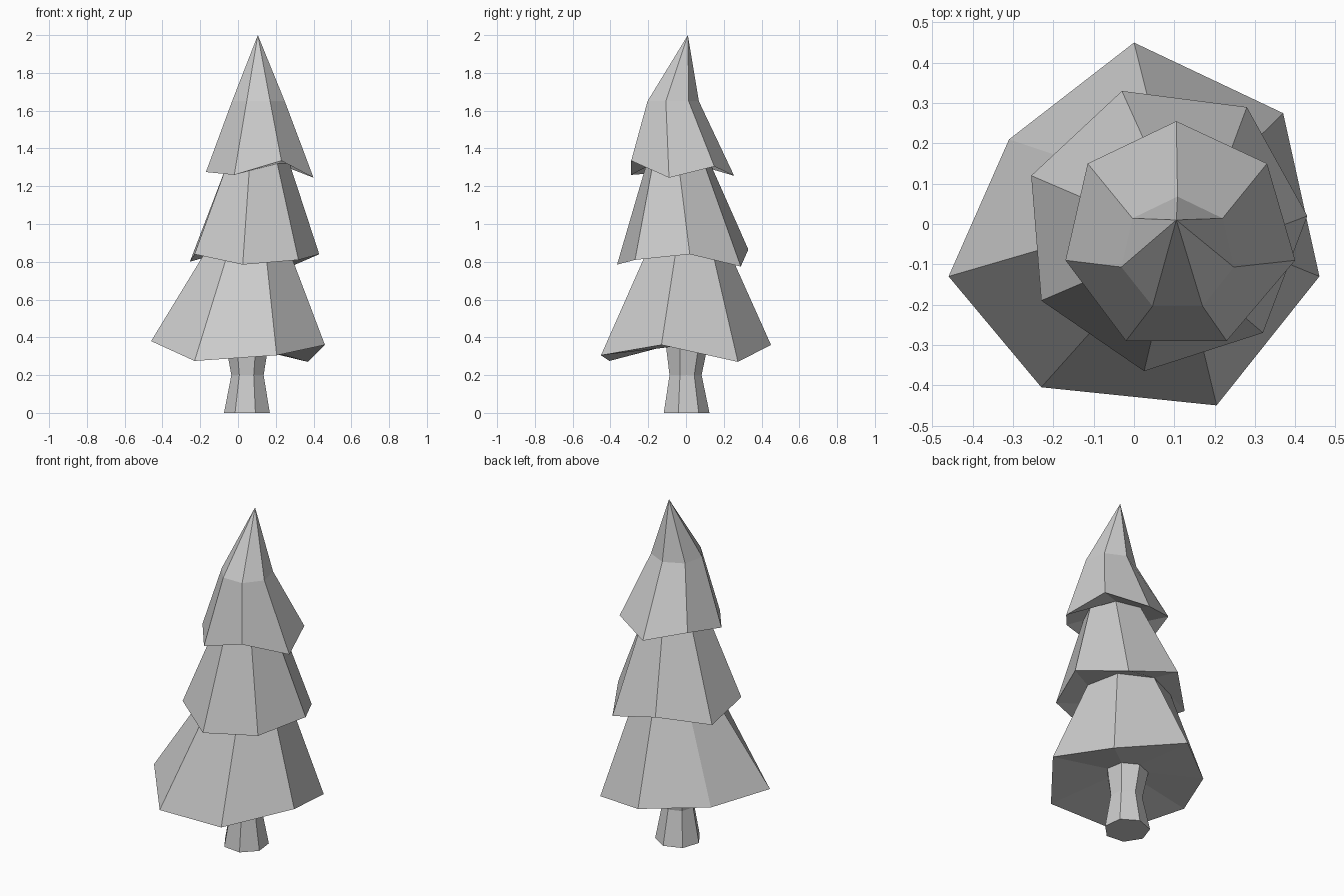
import bpy, bmesh
from math import sin, cos, radians

if "Cube" in bpy.data.objects:
    bpy.data.objects.remove(bpy.data.objects["Cube"])

SIDES = 7


def ring(cx, cy, z, r, start=90):
    """Regular seven-sided ring, running clockwise from the back."""
    angles = [radians(start - i * 360 / SIDES) for i in range(SIDES)]
    return [(cx + r * cos(a), cy + r * sin(a), z) for a in angles]


def loft(name, rings, cap_bottom=False, apex=None):
    bm = bmesh.new()
    loops = [[bm.verts.new(p) for p in r] for r in rings]
    for a, b in zip(loops, loops[1:]):
        for i in range(SIDES):
            j = (i + 1) % SIDES
            bm.faces.new((a[i], a[j], b[j], b[i]))
    if cap_bottom:
        bm.faces.new(loops[0])
    if apex:
        tip = bm.verts.new(apex)
        for i in range(SIDES):
            bm.faces.new((loops[-1][i], loops[-1][(i + 1) % SIDES], tip))
    # all loops run clockwise, so flip outward
    bmesh.ops.recalc_face_normals(bm, faces=bm.faces)
    mesh = bpy.data.meshes.new(name)
    bm.to_mesh(mesh)
    bm.free()
    ob = bpy.data.objects.new(name, mesh)
    bpy.context.collection.objects.link(ob)
    return ob


# Uneven hanging rims of the three branch tiers
low_rim = [(0, .45, .36), (.37, .275, .27), (.46, -.13, .36), (.205, -.45, .305),
           (-.23, -.405, .275), (-.46, -.13, .38), (-.31, .21, .36)]
mid_rim = [(-.03, .33, .865), (.28, .29, .775), (.43, .02, .84), (.32, -.27, .81),
           (.025, -.365, .785), (-.23, -.19, .84), (-.255, .12, .80)]
top_rim = [(.105, .255, 1.255), (.33, .15, 1.305), (.40, -.09, 1.245), (.23, -.29, 1.335),
           (-.02, -.29, 1.26), (-.17, -.09, 1.275), (-.115, .15, 1.32)]

# Trunk, waisted then flaring into the underside of the branches
trunk_top = ring(.05, 0, .355, .115, 87)
loft("trunk", [ring(.05, 0, 0, .125, 84), ring(.052, -.005, .2, .088, 85), trunk_top],
     cap_bottom=True)

# Branch tiers: underside, skirt, inner neck, repeated up to the leaning tip
loft("branches", [trunk_top, low_rim,
                  ring(.05, 0, .84, .235, 89), mid_rim,
                  ring(.1, -.04, 1.32, .173, 103), top_rim,
                  ring(.108, -.075, 1.65, .143)],
     apex=(.105, .01, 2))
